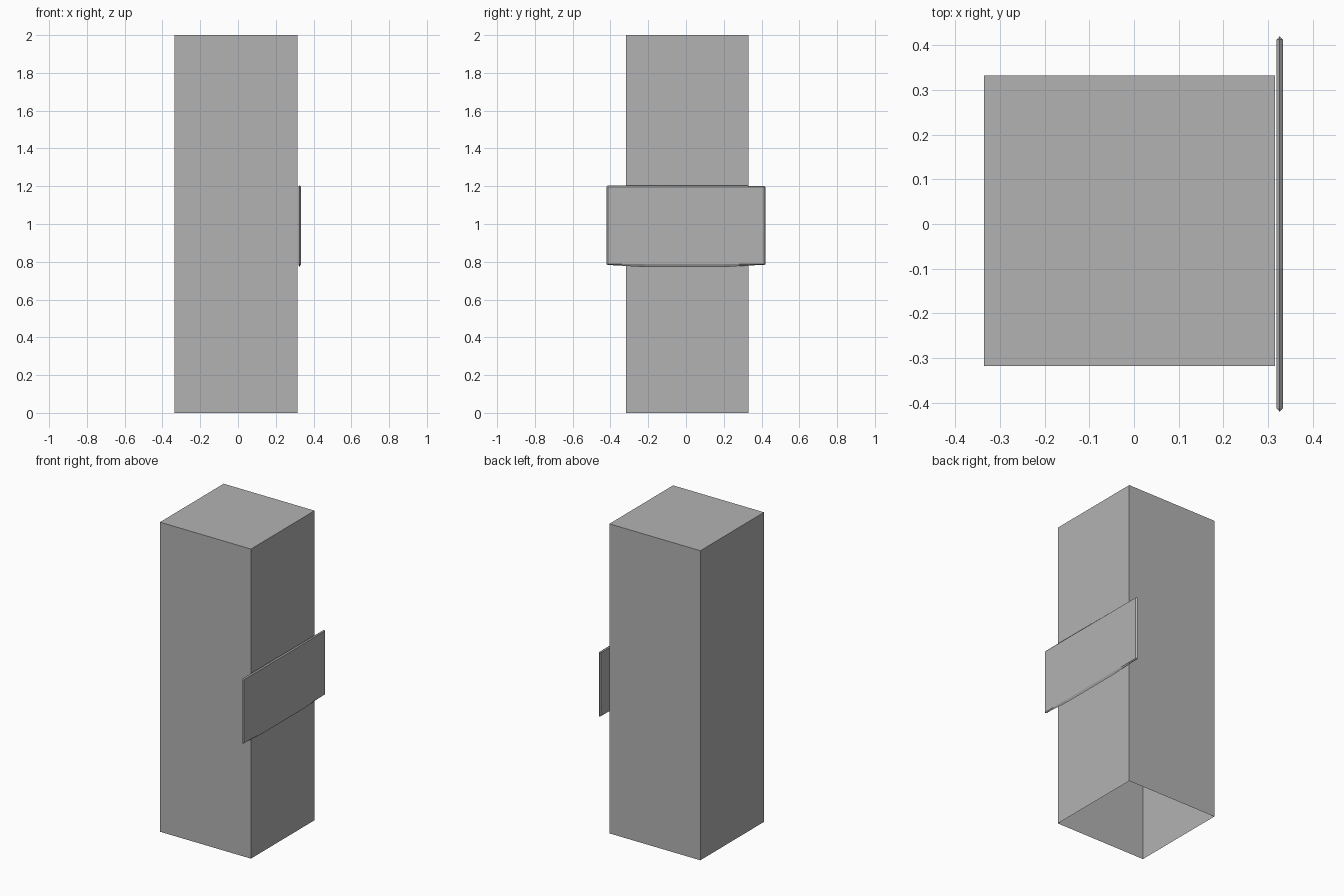
import bpy
import bmesh
from mathutils import Vector

cube = bpy.data.objects.get("Cube")
if cube:
    bpy.data.objects.remove(cube, do_unlink=True)

grey = bpy.data.materials.new("plain_grey")
grey.use_nodes = True
COLOUR = (0.45, 0.45, 0.45, 1)
grey.diffuse_color = COLOUR
grey.node_tree.nodes["Principled BSDF"].inputs["Base Color"].default_value = COLOUR


def finish(name, bm):
    mesh = bpy.data.meshes.new(name)
    bm.to_mesh(mesh)
    bm.free()
    mesh.materials.append(grey)
    obj = bpy.data.objects.new(name, mesh)
    bpy.context.collection.objects.link(obj)
    return obj


# Tall square pillar, a shell open underneath
bm = bmesh.new()
bmesh.ops.create_cube(bm, size=1)
bmesh.ops.scale(bm, vec=(0.65, 0.65, 2), verts=bm.verts)
bmesh.ops.translate(bm, vec=(-0.01, 0.007, 1), verts=bm.verts)
bm.normal_update()
bottom = [f for f in bm.faces if f.normal.z < -0.9]
bmesh.ops.delete(bm, geom=bottom, context='FACES_ONLY')
finish("pillar", bm)

# Sign plate: a rim with a slightly sagging lower edge, bevelled to flat panels
rim = [(-0.42, 0.787), (-0.413, 0.783), (-0.34, 0.779), (-0.22, 0.772),
       (0.21, 0.772), (0.28, 0.777), (0.34, 0.781), (0.413, 0.783), (0.42, 0.787),
       (0.42, 1.196), (0.413, 1.202), (-0.1, 1.205), (-0.413, 1.205), (-0.42, 1.199)]


def clamp(value, low, high):
    return max(low, min(high, value))


bm = bmesh.new()
edge = [bm.verts.new((0.326, y, z)) for y, z in rim]
for x in (0.319, 0.333):
    panel = [bm.verts.new((x, clamp(y, -0.412, 0.412), clamp(z, 0.787, 1.197)))
             for y, z in rim]
    bm.faces.new(panel)
    for i in range(len(rim)):
        j = (i + 1) % len(rim)
        bm.faces.new((edge[i], edge[j], panel[j], panel[i]))
bmesh.ops.remove_doubles(bm, verts=bm.verts, dist=0.0005)
bmesh.ops.recalc_face_normals(bm, faces=bm.faces)
finish("sign_plate", bm)
